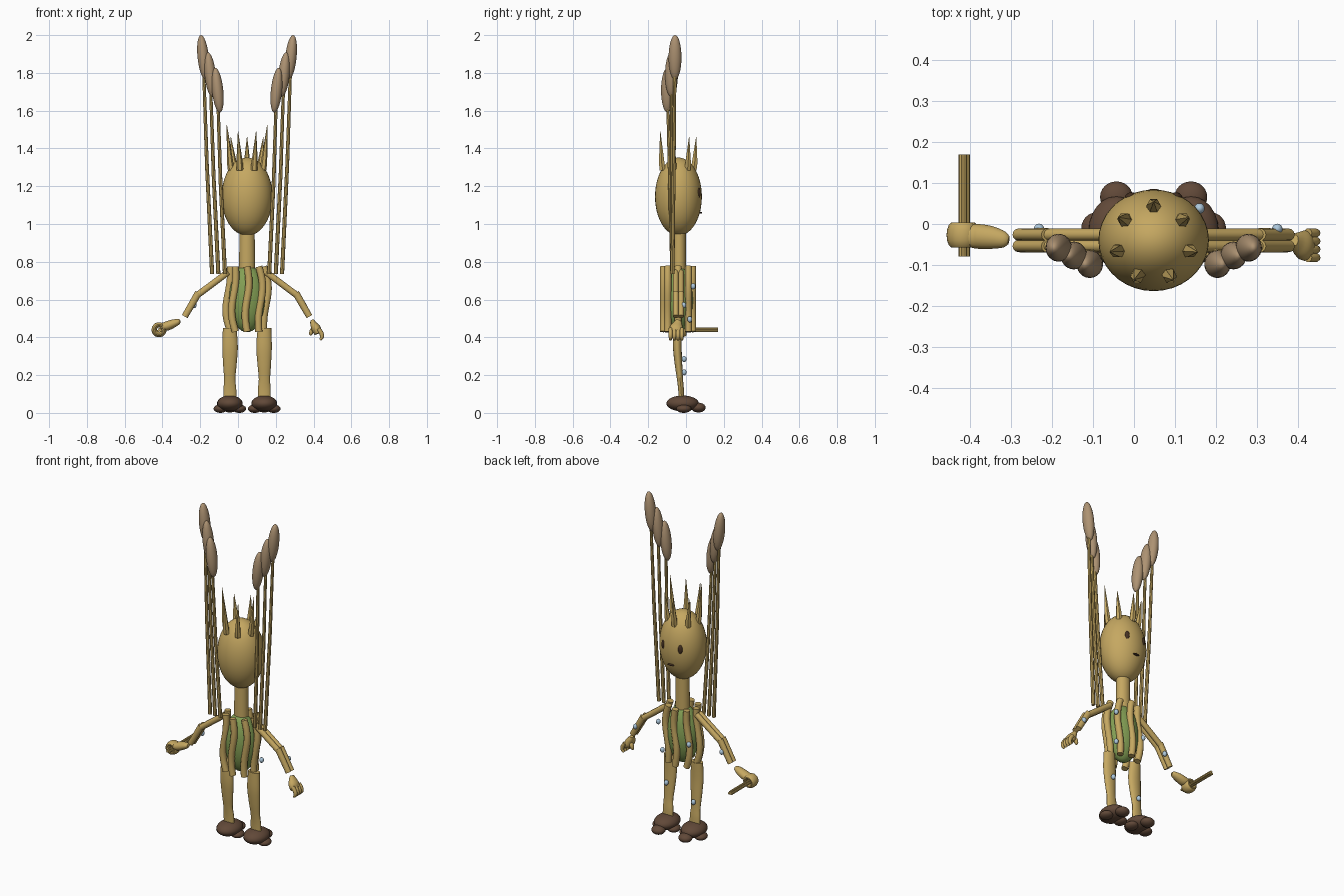
import bpy, bmesh, math
from mathutils import Vector, Matrix

if "Cube" in bpy.data.objects:
    bpy.data.objects.remove(bpy.data.objects["Cube"])

CX, CY = 0.048, -0.04   # body axis


def material(name, col):
    m = bpy.data.materials.new(name)
    m.diffuse_color = (*col, 1)
    m.use_nodes = True
    m.node_tree.nodes["Principled BSDF"].inputs["Base Color"].default_value = m.diffuse_color
    return m


STRAW = material("straw", (0.56, 0.39, 0.12))
SEED = material("seed_tan", (0.42, 0.29, 0.17))
BROWN = material("earth_brown", (0.12, 0.066, 0.04))
GREEN = material("leaf_green", (0.23, 0.35, 0.09))
DEW = material("dew_blue", (0.42, 0.58, 0.72))
DARK = material("face_dark", (0.06, 0.03, 0.015))


def finish(name, bm, mat, smooth=True):
    bmesh.ops.recalc_face_normals(bm, faces=bm.faces)
    me = bpy.data.meshes.new(name)
    bm.to_mesh(me)
    bm.free()
    me.materials.append(mat)
    ob = bpy.data.objects.new(name, me)
    bpy.context.collection.objects.link(ob)
    if smooth:
        bpy.ops.object.select_all(action='DESELECT')
        ob.select_set(True)
        bpy.context.view_layer.objects.active = ob
        bpy.ops.object.shade_smooth_by_angle(angle=math.radians(40))
    return ob


def ball(name, loc, size, mat, rot=(0, 0, 0), seg=24):
    """Ellipsoid with half sizes, turned by rot = (x, y, z) degrees."""
    bm = bmesh.new()
    bmesh.ops.create_uvsphere(bm, u_segments=seg, v_segments=seg * 2 // 3, radius=1)
    r = Matrix.Identity(4)
    for a, ax in zip(rot, "XYZ"):
        r = Matrix.Rotation(math.radians(a), 4, ax) @ r
    bm.transform(Matrix.Translation(loc) @ r @ Matrix.Diagonal((*size, 1)))
    return finish(name, bm, mat)


def smooth_path(pts, steps=5):
    """Catmull-Rom through points of any dimension."""
    p = [pts[0]] + list(pts) + [pts[-1]]
    out = []
    for i in range(1, len(p) - 2):
        for s in range(steps):
            t = s / steps
            out.append([0.5 * (2 * b + (c - a) * t + (2 * a - 5 * b + 4 * c - d) * t * t
                        + (3 * b - a - 3 * c + d) * t ** 3)
                        for a, b, c, d in zip(*p[i - 1:i + 3])])
    return out + [list(pts[-1])]


def tube(name, path, mat, sides=12):
    """Capped tube; each path point is x, y, z, radius across, radius in depth."""
    bm = bmesh.new()
    rings = []
    P = [Vector(q[:3]) for q in path]
    for i, q in enumerate(path):
        d = (P[min(i + 1, len(P) - 1)] - P[max(i - 1, 0)]).normalized()
        ref = Vector((0, 1, 0)) if abs(d.y) < 0.9 else Vector((0, 0, 1))
        u = ref.cross(d).normalized()
        v = d.cross(u)
        rings.append([bm.verts.new(P[i] + u * q[3] * math.cos(2 * math.pi * k / sides)
                                   + v * q[4] * math.sin(2 * math.pi * k / sides))
                      for k in range(sides)])
    for a, b in zip(rings, rings[1:]):
        for k in range(sides):
            n = (k + 1) % sides
            bm.faces.new((a[k], a[n], b[n], b[k]))
    bm.faces.new(rings[0])
    bm.faces.new(rings[-1])
    return finish(name, bm, mat)


# Head, neck and green core
ball("head", (CX, CY, 1.145), (0.135, 0.124, 0.207), STRAW, seg=36)
tube("neck", [(CX, -0.036, 0.7, 0.043, 0.036), (CX, -0.036, 0.98, 0.04, 0.035)], STRAW, 20)
ball("core", (CX, CY, 0.605), (0.098, 0.078, 0.178), GREEN, seg=30)

# Crown spikes
for k, tip in enumerate((1.46, 1.46, 1.525, 1.49, 1.49, 1.525, 1.46)):
    a = math.pi / 2 + k * 2 * math.pi / 7
    c, s = math.cos(a), math.sin(a)
    tube("spike", [(CX + 0.086 * c, -0.046 + 0.086 * s, 1.285, 0.018, 0.018),
                   (CX + 0.092 * c, -0.046 + 0.092 * s, 1.325, 0.017, 0.017),
                   (CX + 0.11 * c, -0.046 + 0.1 * s, tip, 0.001, 0.001)], STRAW, 6)

# Eyes and mouth on the back-facing side
for s in (-1, 1):
    ball("eye", (CX + s * 0.057, 0.067, 1.165), (0.014, 0.01, 0.027), DARK, (0, 0, -s * 22), 16)
ball("mouth", (CX, 0.076, 1.06), (0.021, 0.01, 0.005), DARK, seg=16)

# Wavy reeds around the torso
for k in range(8):
    a = math.pi / 2 + k * math.pi / 4
    path = []
    for i in range(13):
        t = i / 12
        bulge = 0.84 + 0.18 * math.sin(math.pi * t)
        wave = -0.010 * math.sin(2 * math.pi * t)
        path.append((CX + 0.104 * bulge * math.cos(a) + wave, -0.042 + 0.077 * math.sin(a),
                     0.43 + 0.345 * t, 0.019, 0.019))
    tube("torso_reed", path, STRAW)

for s, side in ((-1, "left"), (1, "right")):
    def X(off):
        return CX + s * off

    # Arms: paired reeds for upper arm and forearm
    for y in (-0.026, -0.054):
        tube(side + "_upper_arm", [(X(0.1), y, 0.745, 0.017, 0.015),
                                   (X(0.265), y, 0.622, 0.017, 0.015)], STRAW)
        tube(side + "_forearm", [(X(0.258), y, 0.635, 0.019, 0.016),
                                 (X(0.33), y, 0.51, 0.017, 0.015)], STRAW)

    # Legs
    tube(side + "_leg", smooth_path([
        (X(0.092), -0.045, 0.45, 0.036, 0.024), (X(0.09), -0.046, 0.35, 0.041, 0.023),
        (X(0.091), -0.040, 0.26, 0.036, 0.02), (X(0.092), -0.032, 0.18, 0.030, 0.016),
        (X(0.091), -0.026, 0.12, 0.034, 0.015), (X(0.091), -0.024, 0.05, 0.033, 0.014)]),
        STRAW, 16)

    # Feet with three toes
    ball(side + "_foot", (X(0.091), -0.018, 0.05), (0.068, 0.086, 0.042), BROWN)
    ball(side + "_front_toe", (X(0.091), 0.066, 0.028), (0.04, 0.038, 0.026), BROWN)
    for d in (-0.05, 0.05):
        ball(side + "_side_toe", (X(0.091 + d), -0.012, 0.022), (0.036, 0.04, 0.022), BROWN)

    # Tall seed stalks
    for bx, tx, ty, tz in ((0.185, 0.232, -0.058, 1.882), (0.152, 0.195, -0.077, 1.79),
                           (0.117, 0.156, -0.098, 1.708)):
        tube(side + "_stalk", [(X(bx), -0.072, 0.735, 0.011, 0.011),
                               (X((bx + tx) / 2 + 0.004), (ty - 0.072) / 2, (tz + 0.735) / 2, 0.010, 0.010),
                               (X(tx), ty, tz, 0.008, 0.008)], STRAW, 8)
        ball(side + "_seed_head", (X(tx), ty, tz), (0.030, 0.034, 0.119), SEED, (0, s * 6, 0))

# Left hand: tapered wrist and curled grip
tube("left_wrist", smooth_path([
    (-0.306, -0.040, 0.485, 0.008, 0.010), (-0.318, -0.038, 0.482, 0.016, 0.02),
    (-0.35, -0.033, 0.470, 0.023, 0.028), (-0.385, -0.03, 0.458, 0.024, 0.03),
    (-0.41, -0.028, 0.462, 0.015, 0.025)]), STRAW, 16)
tube("left_grip", [(-0.418 + 0.026 * math.cos(a), -0.027, 0.44 + 0.026 * math.sin(a), 0.014, 0.031)
                   for a in (math.radians(40 + 20 * i) for i in range(18))], STRAW, 14)

# Stick held in the left hand, a bundle of three reeds
for dx, dz in ((-0.007, -0.004), (0.007, -0.004), (0, 0.006)):
    tube("stick", [(-0.415 + dx, -0.08, 0.438 + dz, 0.007, 0.007),
                   (-0.415 + dx, 0.17, 0.438 + dz, 0.007, 0.007)], STRAW, 8)

# Right hand with hanging fingers
tube("right_palm", smooth_path([
    (0.392, -0.04, 0.49, 0.010, 0.014), (0.400, -0.045, 0.47, 0.018, 0.026),
    (0.414, -0.052, 0.445, 0.025, 0.037), (0.424, -0.054, 0.42, 0.020, 0.034)]), STRAW, 16)
for i in range(4):
    y = -0.082 + 0.02 * i
    tube("right_finger", smooth_path([
        (0.425, y, 0.445, 0.012, 0.011), (0.442, y, 0.42, 0.012, 0.011),
        (0.444, y, 0.40, 0.010, 0.010), (0.434, y, 0.387, 0.006, 0.007)], 3), STRAW, 10)
ball("right_thumb", (0.39, -0.035, 0.432), (0.012, 0.013, 0.024), STRAW, (0, 20, 0), 14)

# Dew drops
for p in ((0.16, 0.038, 0.67), (0.145, 0.02, 0.495), (-0.04, 0.03, 0.58), (0.14, -0.01, 0.285),
          (-0.043, -0.01, 0.215), (-0.232, -0.012, 0.57), (0.35, -0.012, 0.57)):
    ball("dew_drop", p, (0.013, 0.013, 0.016), DEW, seg=14)
